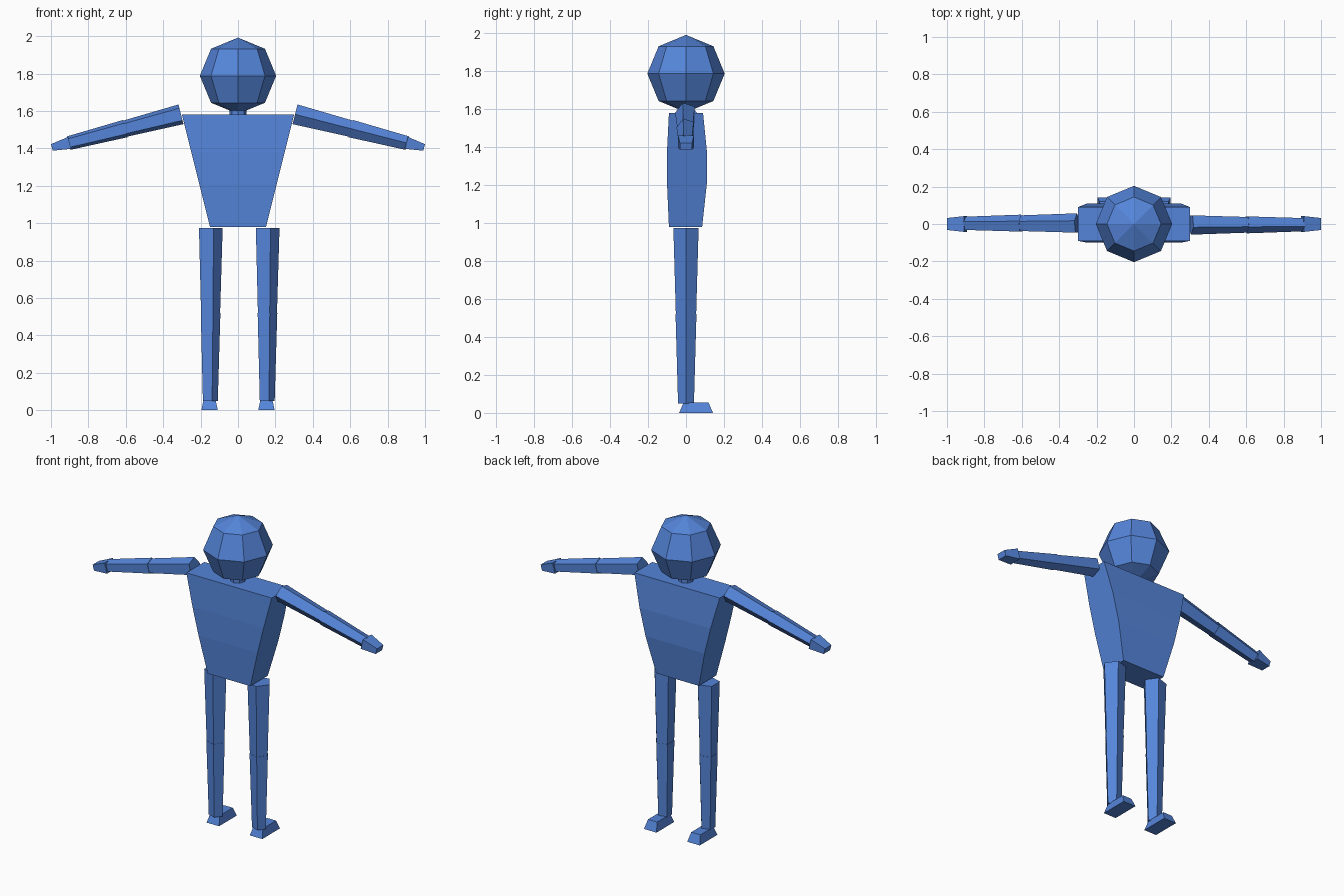
import bpy, bmesh, math
from mathutils import Vector

if "Cube" in bpy.data.objects:
    bpy.data.objects.remove(bpy.data.objects["Cube"])

blue = bpy.data.materials.new("blue")
blue.diffuse_color = (0.09, 0.235, 0.70, 1)
blue.use_nodes = True
blue.node_tree.nodes["Principled BSDF"].inputs["Base Color"].default_value = blue.diffuse_color


def finish(name, bm):
    bmesh.ops.recalc_face_normals(bm, faces=bm.faces)
    me = bpy.data.meshes.new(name)
    bm.to_mesh(me)
    bm.free()
    me.materials.append(blue)
    ob = bpy.data.objects.new(name, me)
    bpy.context.collection.objects.link(ob)
    return ob


def loft(name, rings):
    """Closed solid through a list of equally sized point rings."""
    bm = bmesh.new()
    loops = [[bm.verts.new(p) for p in ring] for ring in rings]
    n = len(loops[0])
    for a, b in zip(loops, loops[1:]):
        for i in range(n):
            j = (i + 1) % n
            bm.faces.new((a[i], a[j], b[j], b[i]))
    bm.faces.new(loops[0])
    bm.faces.new(loops[-1])
    return finish(name, bm)


def ring(centre, u, v, r, sides=5):
    """Regular polygon in the plane of u and v, first corner along u."""
    c, u, v = Vector(centre), Vector(u), Vector(v)
    return [c + r * (math.cos(t) * u + math.sin(t) * v)
            for t in (math.tau * i / sides for i in range(sides))]


def rect(centre, u, v, hu, hv):
    c, u, v = Vector(centre), Vector(u), Vector(v)
    return [c + a * hu * u + b * hv * v
            for a, b in ((-1, -1), (1, -1), (1, 1), (-1, 1))]


X, Y, Z = Vector((1, 0, 0)), Vector((0, 1, 0)), Vector((0, 0, 1))

# Head: faceted ball
bm = bmesh.new()
bmesh.ops.create_uvsphere(bm, u_segments=8, v_segments=4, radius=0.204)
bmesh.ops.translate(bm, verts=bm.verts, vec=(0, 0, 1.788))
finish("head", bm)

# Neck
loft("neck", [ring((0, 0, z), X, Y, 0.045, 8) for z in (1.56, 1.64)])

# Torso: wedge narrowing to the waist, slightly bulged chest and back
torso = []
for z, front, back in ((0.98, -0.09, 0.085), (1.21, -0.10, 0.11),
                       (1.38, -0.10, 0.11), (1.58, -0.09, 0.09)):
    w = 0.15 + 0.15 * (z - 0.98) / 0.60
    torso.append(rect((0, (front + back) / 2, z), X, Y, w, (back - front) / 2))
loft("torso", torso)

for side, label in ((-1, "left"), (1, "right")):
    # Legs: two tapered five-sided segments, both with the corner towards +x
    x = 0.152 * side
    loft(label + "_thigh", [ring((x, 0, z), X, Y, r)
                            for z, r in ((0.51, 0.056), (0.975, 0.07))])
    loft(label + "_shin", [ring((x, 0, z), X, Y, r)
                           for z, r in ((0.05, 0.044), (0.52, 0.058))])

    # Feet: flat frustums pointing backwards
    loft(label + "_foot", [rect((x, 0.053, 0), X, Y, 0.044, 0.089),
                           rect((x, 0.053, 0.055), X, Y, 0.032, 0.066)])

    # Arms: sloping five-sided segments, turned half a circle between sides
    shoulder = Vector((0.305 * side, 0, 1.582))
    wrist = Vector((0.905 * side, 0, 1.428))
    along = (wrist - shoulder).normalized()
    up = along.cross(Y) * -side
    if up.z < 0:
        up = -up
    out = -Y * side
    elbow = shoulder.lerp(wrist, 0.51)
    loft(label + "_upper_arm", [ring(shoulder, out, up, 0.057),
                                ring(elbow, out, up, 0.046)])
    loft(label + "_forearm", [ring(elbow - along * 0.008, out, up, 0.050),
                              ring(wrist, out, up, 0.039)])

    # Hands: small tapered blocks
    loft(label + "_hand", [rect(wrist - along * 0.005, Y, up, 0.042, 0.033),
                           rect(wrist + along * 0.093, Y, up, 0.032, 0.018)])
